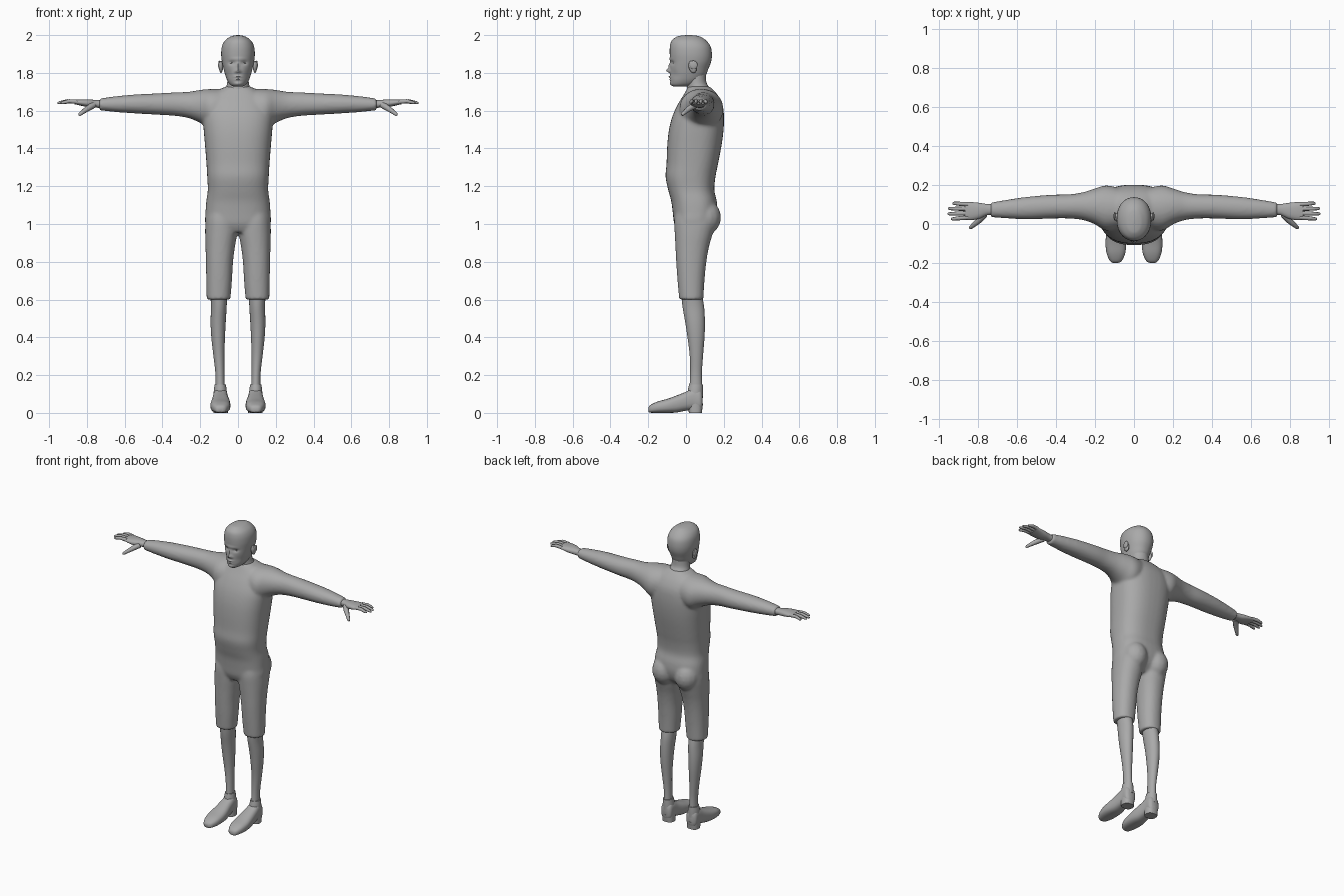
import bpy, bmesh, math
from mathutils import Vector

grey = bpy.data.materials.new("plain grey")
grey.diffuse_color = (0.4, 0.4, 0.4, 1)


def spline(rows, steps):
    """Catmull-Rom interpolation of station rows."""
    out = []
    for i in range(len(rows) - 1):
        p = [rows[max(0, min(len(rows) - 1, i + k))] for k in (-1, 0, 1, 2)]
        for s in range(steps):
            t = s / steps
            out.append([b + .5 * t * (c - a + t * (2*a - 5*b + 4*c - d + t * (3*(b - c) + d - a)))
                        for a, b, c, d in zip(*p)])
    return out + [list(rows[-1])]


def loft(bm, axis, rows, sides=28, steps=4, power=2.0, flip=1):
    """Rings along an axis; each row is (position, a_min, a_max, b_min, b_max)."""
    rings = []
    for p, a0, a1, b0, b1 in spline(rows, steps):
        ring = []
        for k in range(sides):
            ang = 2 * math.pi * k / sides
            c, s = math.cos(ang), math.sin(ang)
            a = (a0 + a1) / 2 + (a1 - a0) / 2 * math.copysign(abs(c) ** (2 / power), c)
            b = (b0 + b1) / 2 + (b1 - b0) / 2 * math.copysign(abs(s) ** (2 / power), s)
            x, y, z = {"x": (p, a, b), "y": (a, p, b), "z": (a, b, p)}[axis]
            ring.append(bm.verts.new((x * flip, y, z)))
        rings.append(ring)
    faces = [bm.faces.new(rings[0]), bm.faces.new(rings[-1])]
    for r, q in zip(rings, rings[1:]):
        for k in range(sides):
            n = (k + 1) % sides
            faces.append(bm.faces.new((r[k], r[n], q[n], q[k])))
    bmesh.ops.recalc_face_normals(bm, faces=faces)


def ball(bm, centre, size, tilt=0):
    """Ellipsoid, optionally tilted about x."""
    new = bmesh.ops.create_uvsphere(bm, u_segments=16, v_segments=10, radius=1)["verts"]
    for v in new:
        c = Vector((v.co.x * size[0], v.co.y * size[1], v.co.z * size[2]))
        y = c.y * math.cos(tilt) - c.z * math.sin(tilt)
        z = c.y * math.sin(tilt) + c.z * math.cos(tilt)
        v.co = Vector((c.x, y, z)) + Vector(centre)


def tube(bm, points, radii, sides=8):
    """Round finger through a few points."""
    rings = []
    d = (Vector(points[-1]) - Vector(points[0])).normalized()
    u = d.cross(Vector((0, 0, 1))).normalized()
    w = u.cross(d)
    for p, r in zip(points, radii):
        rings.append([bm.verts.new(Vector(p) + r * (u * math.cos(2 * math.pi * k / sides)
                      + w * math.sin(2 * math.pi * k / sides))) for k in range(sides)])
    faces = [bm.faces.new(rings[0]), bm.faces.new(rings[-1])]
    for r, q in zip(rings, rings[1:]):
        for k in range(sides):
            n = (k + 1) % sides
            faces.append(bm.faces.new((r[k], r[n], q[n], q[k])))
    bmesh.ops.recalc_face_normals(bm, faces=faces)


def finish(name, bm, mirror=False, angle=50):
    me = bpy.data.meshes.new(name)
    bm.to_mesh(me)
    bm.free()
    ob = bpy.data.objects.new(name, me)
    bpy.context.collection.objects.link(ob)
    me.materials.append(grey)
    bpy.ops.object.select_all(action="DESELECT")
    ob.select_set(True)
    bpy.context.view_layer.objects.active = ob
    bpy.ops.object.shade_smooth_by_angle(angle=math.radians(angle))
    if mirror:
        m = ob.modifiers.new("mirror", "MIRROR")
        m.use_mirror_merge = False
    return ob


# Clothed body: torso, sleeves, short legs and seat fused into one skin
bm = bmesh.new()
loft(bm, "z", [(.955, -.13, .13, -.04, .10), (1.0, -.172, .172, -.062, .145),
               (1.06, -.172, .172, -.07, .165), (1.12, -.168, .168, -.078, .163),
               (1.18, -.160, .160, -.094, .150), (1.25, -.163, .163, -.108, .156),
               (1.32, -.167, .167, -.103, .170), (1.42, -.175, .175, -.099, .189),
               (1.50, -.182, .182, -.090, .199), (1.57, -.185, .185, -.072, .201),
               (1.63, -.170, .170, -.045, .194), (1.68, -.140, .140, -.015, .170),
               (1.715, -.09, .09, .005, .140), (1.728, -.065, .065, .012, .125)], 40, 4, 2.5)
for s in (1, -1):
    loft(bm, "x", [(.06, -.02, .18, 1.52, 1.715), (.14, -.035, .198, 1.50, 1.715),
                   (.20, -.002, .182, 1.535, 1.710), (.26, .020, .163, 1.560, 1.700),
                   (.33, .028, .152, 1.572, 1.697), (.42, .028, .150, 1.578, 1.692),
                   (.54, .024, .140, 1.585, 1.686), (.64, .028, .126, 1.592, 1.677),
                   (.735, .035, .110, 1.602, 1.664)], 28, 4, 2.1, s)
    loft(bm, "z", [(.60, .040, .166, -.036, .092), (.70, .032, .168, -.045, .098),
                   (.80, .026, .170, -.052, .108), (.88, .016, .172, -.056, .122),
                   (.95, .004, .174, -.060, .142), (1.02, .002, .172, -.062, .160),
                   (1.08, .02, .160, -.05, .140)], 28, 4, 2.2, s)
    ball(bm, (s * .083, .098, 1.035), (.080, .088, .095))
body = finish("shirt_and_shorts", bm)
rm = body.modifiers.new("fuse", "REMESH")
rm.mode = "VOXEL"
rm.voxel_size = .009
rm.use_smooth_shade = True
sm = body.modifiers.new("soften", "SMOOTH")
sm.factor, sm.iterations = .5, 6

# Neck
bm = bmesh.new()
loft(bm, "z", [(1.68, -.075, .075, -.005, .140), (1.72, -.064, .064, .006, .125),
               (1.75, -.057, .057, .004, .108), (1.80, -.055, .055, .0, .105)], 28, 4)
finish("neck", bm)

# Head: skull loft with the face pushed in and out by soft bumps
bm = bmesh.new()
loft(bm, "z", [(1.727, -.022, .022, -.066, .0), (1.738, -.042, .042, -.078, .05),
               (1.76, -.057, .057, -.083, .085), (1.79, -.068, .068, -.084, .106),
               (1.82, -.076, .076, -.084, .118), (1.86, -.085, .085, -.083, .133),
               (1.90, -.089, .089, -.086, .137), (1.94, -.085, .085, -.085, .130),
               (1.97, -.070, .070, -.076, .108), (1.99, -.044, .044, -.052, .080),
               (1.997, -.024, .024, -.028, .055), (2.0, -.004, .004, .005, .025)], 64, 6, 2.15)
# each bump: x, z, x spread, z spread, push in y
bumps = [(0, 1.812, .010, .010, -.020), (0, 1.835, .007, .018, -.009), (0, 1.873, .035, .008, -.004),
         (.033, 1.853, .015, .009, .010), (.013, 1.806, .006, .006, -.006), (0, 1.779, .018, .005, -.008),
         (0, 1.765, .016, .004, -.006), (0, 1.772, .022, .002, .004), (0, 1.742, .020, .009, -.006),
         (.048, 1.79, .018, .025, .005)]
for v in bm.verts:
    if v.co.y < 0:
        x, z = abs(v.co.x), v.co.z
        v.co.y += min(1, -v.co.y / .03) * sum(
            h * math.exp(-((x - cx) / wx) ** 2 - ((z - cz) / wz) ** 2) for cx, cz, wx, wz, h in bumps)
finish("head", bm)

# Eyes
bm = bmesh.new()
ball(bm, (.033, -.057, 1.853), (.012, .012, .007))
finish("eye", bm, True)

# Ears: outer rim with a lobe
bm = bmesh.new()
ball(bm, (.090, .035, 1.832), (.011, .021, .033), .25)
ball(bm, (.099, .040, 1.842), (.006, .021, .023), .25)
finish("ear", bm, True)

# Lower legs
bm = bmesh.new()
loft(bm, "z", [(.09, .068, .120, .015, .088), (.20, .072, .119, .022, .084),
               (.30, .072, .130, .020, .090), (.40, .069, .141, .008, .098),
               (.48, .065, .145, -.004, .100), (.56, .060, .143, -.018, .096),
               (.62, .058, .146, -.024, .085)], 24, 4)
finish("lower_leg", bm, True)

# Shoes: foot, raised heel and ankle collar
bm = bmesh.new()
loft(bm, "y", [(-.199, .080, .108, .006, .028), (-.188, .062, .124, .001, .042),
               (-.15, .045, .140, .0, .060), (-.10, .040, .146, .0, .074),
               (-.05, .042, .142, .002, .092), (.0, .050, .136, .012, .112),
               (.04, .054, .132, .016, .132), (.075, .056, .130, .012, .125),
               (.088, .070, .116, .03, .100)], 24, 4, 2.6)
loft(bm, "z", [(0, .054, .130, .015, .084), (.05, .056, .130, .010, .090)], 20, 2, 2.6)
loft(bm, "z", [(.08, .056, .130, .005, .090), (.12, .060, .128, .010, .090),
               (.15, .064, .124, .016, .089)], 24, 3)
finish("shoe", bm, True)

# Hands: wrist and palm, four fingers and a thumb
bm = bmesh.new()
loft(bm, "x", [(.71, .046, .102, 1.612, 1.656), (.75, .046, .102, 1.616, 1.656),
               (.79, .028, .108, 1.618, 1.660), (.83, .020, .112, 1.626, 1.660),
               (.865, .022, .112, 1.634, 1.658)], 20, 4, 2.3)
for y0, y1, tip in ((.033, .026, .938), (.055, .052, .955), (.078, .079, .952), (.101, .106, .930)):
    mid = (.855 + tip) / 2
    tube(bm, [(.85, y0, 1.647), (mid, (y0 + y1) / 2, 1.650), (tip - .008, y1, 1.642), (tip, y1, 1.640)],
         [.0115, .0105, .008, .004])
tube(bm, [(.765, .050, 1.630), (.795, .018, 1.612), (.82, -.004, 1.594), (.838, -.020, 1.580),
          (.842, -.023, 1.577)], [.018, .016, .012, .009, .004])
finish("hand", bm, True)
